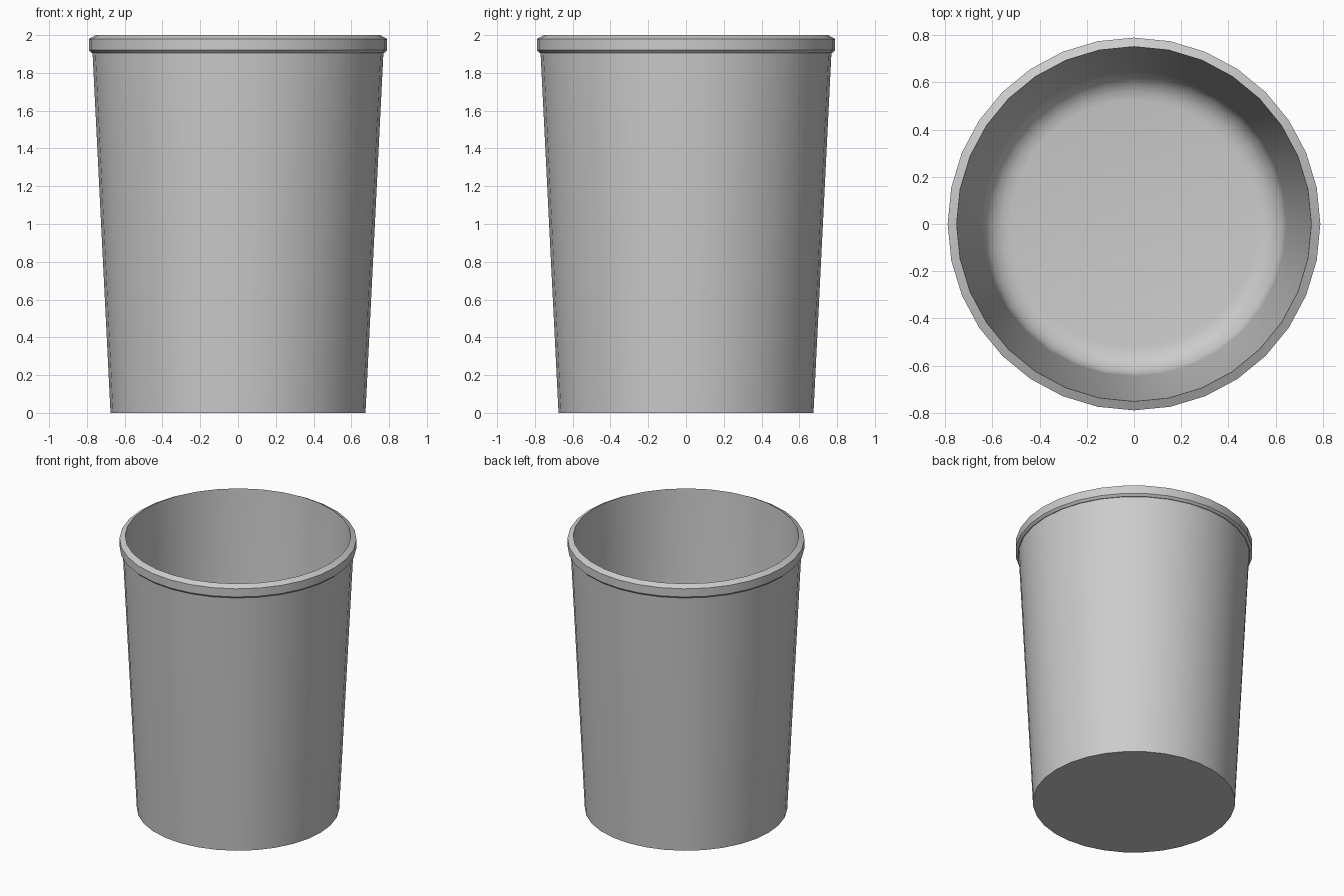
import bpy, bmesh, math

if "Cube" in bpy.data.objects:
    bpy.data.objects.remove(bpy.data.objects["Cube"])

SEGMENTS = 32


def lathe(name, profile, segments=SEGMENTS):
    """Revolve an (r, z) profile about z and cap both ends."""
    bm = bmesh.new()
    rings = []
    for r, z in profile:
        rings.append([bm.verts.new((r * math.cos(2 * math.pi * i / segments),
                                    r * math.sin(2 * math.pi * i / segments), z))
                      for i in range(segments)])
    for a, b in zip(rings, rings[1:]):
        for i in range(segments):
            j = (i + 1) % segments
            bm.faces.new((a[i], a[j], b[j], b[i]))
    bm.faces.new(rings[0][::-1])
    bm.faces.new(rings[-1])
    bmesh.ops.recalc_face_normals(bm, faces=bm.faces[:])
    mesh = bpy.data.meshes.new(name)
    bm.to_mesh(mesh)
    bm.free()
    obj = bpy.data.objects.new(name, mesh)
    bpy.context.collection.objects.link(obj)
    return obj


# Outer wall, chamfered rim and inner wall
profile = [(0.675, 0.0), (0.77, 1.905), (0.775, 1.905), (0.79, 1.92),
           (0.79, 1.98), (0.752, 2.0)]

# Inside corner rounded into the floor
fillet, floor_z, inner_r = 0.12, 0.04, 0.645
for k in range(6):
    a = math.radians(90 * k / 5)
    profile.append((inner_r - fillet + fillet * math.cos(a),
                    floor_z + fillet - fillet * math.sin(a)))

cup = lathe("cup", profile)

# Smooth walls with crisp rim and base edges
bpy.context.view_layer.objects.active = cup
cup.select_set(True)
bpy.ops.object.shade_smooth_by_angle(angle=math.radians(25))
